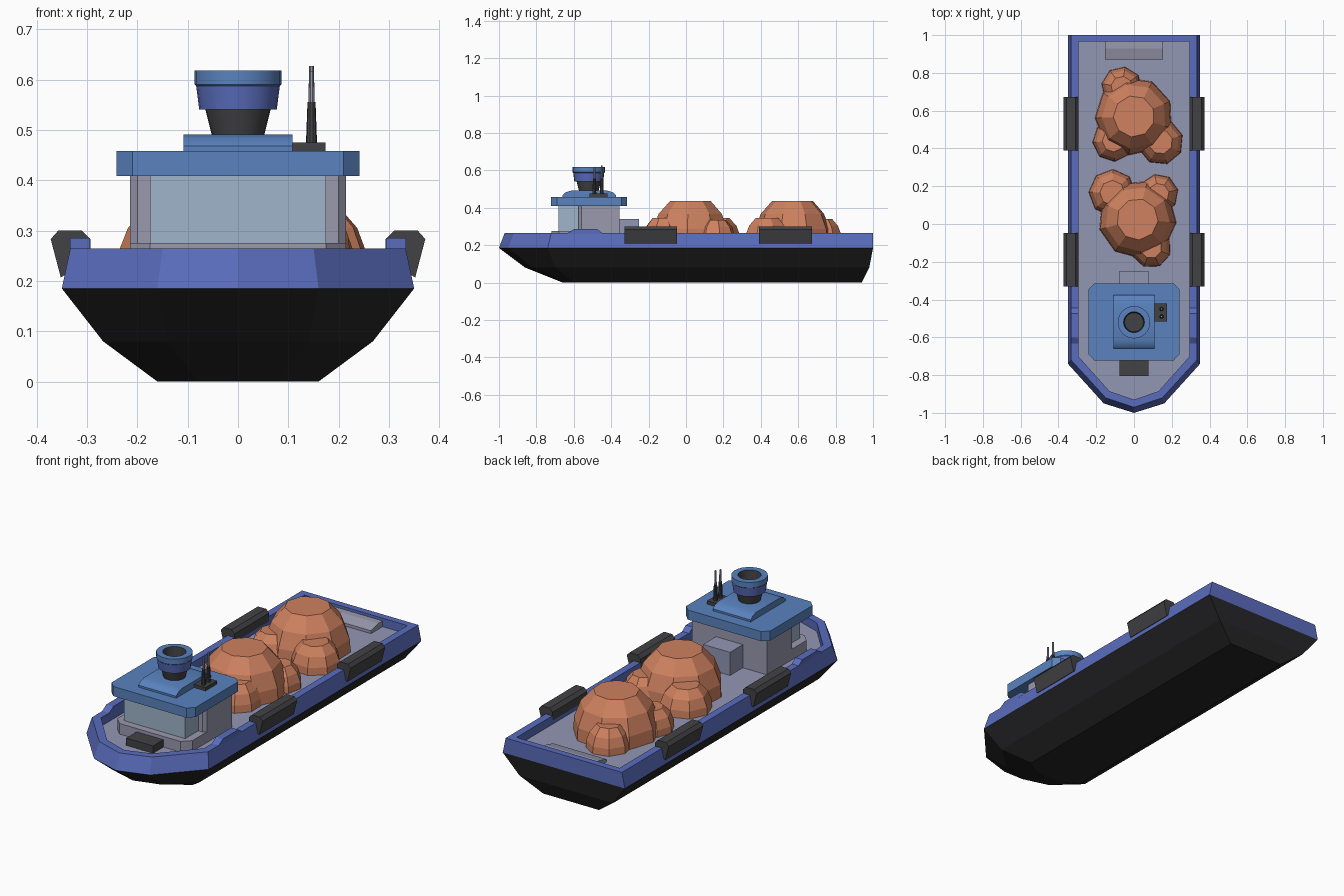
import bpy, bmesh, math
from mathutils import Vector

cube = bpy.data.objects.get("Cube")
if cube:
    bpy.data.objects.remove(cube)


def material(name, r, g, b):
    m = bpy.data.materials.new(name)
    m.use_nodes = True
    m.diffuse_color = (r, g, b, 1)
    node = next(n for n in m.node_tree.nodes if n.type == 'BSDF_PRINCIPLED')
    node.inputs["Base Color"].default_value = (r, g, b, 1)
    return m


BLACK = material("hull black", .02, .019, .021)
BLUE = material("hull blue", .1, .15, .5)
ROOF = material("roof blue", .1, .225, .52)
DECK = material("deck grey", .29, .31, .45)
WALL = material("wall grey", .32, .32, .43)
GLASS = material("window glass", .35, .46, .6)
DARK = material("charcoal", .055, .055, .06)
ORANGE = material("cargo orange", .62, .22, .115)


def finish(name, bm, *mats):
    bmesh.ops.recalc_face_normals(bm, faces=bm.faces)
    mesh = bpy.data.meshes.new(name)
    bm.to_mesh(mesh)
    bm.free()
    for m in mats:
        mesh.materials.append(m)
    ob = bpy.data.objects.new(name, mesh)
    bpy.context.collection.objects.link(ob)
    return ob


def loft(name, rings, mats, slots=None, cap_slots=(0, 0)):
    """Skin a stack of closed rings and cap both ends."""
    bm = bmesh.new()
    loops = [[bm.verts.new(p) for p in ring] for ring in rings]
    n = len(rings[0])
    for k, (a, b) in enumerate(zip(loops, loops[1:])):
        for i in range(n):
            f = bm.faces.new((a[i], a[(i + 1) % n], b[(i + 1) % n], b[i]))
            f.material_index = slots[k] if slots else 0
    for loop, slot in zip((loops[0], loops[-1]), cap_slots):
        bm.faces.new(loop).material_index = slot
    return finish(name, bm, *mats)


def mirrored(half, z):
    """Closed outline at height z from its +x half, bow first."""
    other = [(-x, y) for x, y in reversed(half) if x > 0]
    return [Vector((x, y, z)) for x, y in half + other]


def prism(name, half, z0, z1, mat):
    return loft(name, [mirrored(half, z0), mirrored(half, z1)], [mat])


def box(name, x0, x1, y0, y1, z0, z1, mat):
    ring = [(x0, y0), (x1, y0), (x1, y1), (x0, y1)]
    return loft(name, [[(x, y, z) for x, y in ring] for z in (z0, z1)], [mat])


def turned(name, centre, profile, sides, mats, slots=None, cap_slots=(0, 0), spin=0):
    rings = []
    for r, z in profile:
        angles = [spin + 2 * math.pi * i / sides for i in range(sides)]
        rings.append([(centre[0] + r * math.cos(a), centre[1] + r * math.sin(a), z)
                      for a in angles])
    return loft(name, rings, mats, slots, cap_slots)


def smooth(ob):
    bpy.ops.object.select_all(action='DESELECT')
    ob.select_set(True)
    bpy.context.view_layer.objects.active = ob
    bpy.ops.object.shade_smooth_by_angle(angle=math.radians(32))


# Hull: keel, chine, waterline, rim, inner rim and sunken deck
FLOOR = .22
inner = [(0, -.93), (.13, -.885), (.295, -.7), (.295, .965)]
levels = [
    ([(0, -.66), (.08, -.65), (.16, -.6), (.16, .94)], 0),
    ([(0, -.86), (.14, -.82), (.268, -.7), (.268, .98)], .08),
    ([(0, -1), (.16, -.95), (.35, -.74), (.35, 1)], .185),
    ([(0, -.97), (.15, -.92), (.333, -.72), (.333, 1)], .264),
    (inner, .264),
    (inner, FLOOR)]
loft("hull", [mirrored(h, z) for h, z in levels], [BLACK, BLUE, DECK],
     slots=(0, 0, 1, 1, 1), cap_slots=(0, 2))

# Raised rails and hanging fenders on both sides
rail = [(-.64, .26), (-.6, .285), (-.475, .285), (-.44, .26)]
fender = [(.352, .207), (.372, .283), (.357, .3), (.31, .3), (.293, .283), (.293, .24)]
for side, label in ((1, "left"), (-1, "right")):
    loft(label + "_rail", [[(side * x, y, z) for y, z in rail] for x in (.294, .334)], [BLUE])
    for y0, where in ((-.33, "front"), (.39, "rear")):
        loft(f"{label}_{where}_fender",
             [[(side * x, y, z) for x, z in fender] for y in (y0, y0 + .283)], [DARK])

# Deck fittings
box("bow_hatch", -.077, .077, -.805, -.7, FLOOR, .258, DARK)
locker = [(.965, FLOOR), (.965, .25), (.93, .25), (.87, .235), (.87, FLOOR)]
loft("stern_locker", [[(x, y, z) for y, z in locker] for x in (-.153, .153)], [WALL])

# Cabin: plinth, glazed front, rear walls and back locker
prism("cabin_plinth", [(.175, -.72), (.215, -.68), (.215, -.36)], FLOOR, .275, WALL)
prism("cabin_windows", [(.175, -.682), (.175, -.56)], .274, .41, GLASS)
prism("cabin_walls", [(.2, -.575), (.215, -.56), (.215, -.355)], FLOOR, .41, WALL)
box("cabin_back_locker", -.077, .077, -.36, -.25, FLOOR, .34, DECK)

# Roof slab and its raised centre with sloped ends
prism("cabin_roof", [(.21, -.722), (.241, -.69), (.241, -.345), (.21, -.315)],
      .408, .458, ROOF)
cap = [(-.66, .457), (-.66, .468), (-.645, .482), (-.615, .491),
       (-.42, .491), (-.39, .482), (-.375, .468), (-.375, .457)]
smooth(loft("roof_cap", [[(x, y, z) for y, z in cap] for x in (-.108, .108)], [ROOF]))

# Funnel: dark neck, flared collar and hollow throat
place = (0, -.52)
smooth(turned("funnel_neck", place, [(.052, .489), (.066, .545)], 24, [DARK]))
smooth(turned("funnel_collar", place,
              [(.077, .54), (.083, .587), (.086, .59), (.086, .618),
               (.055, .618), (.05, .56)],
              24, [BLUE, ROOF, DARK], slots=(0, 1, 1, 1, 2), cap_slots=(0, 2)))

# Twin aerials on a small base
box("aerial_base", .108, .174, -.515, -.42, .457, .475, DARK)
for y, top, label in ((-.49, .617, "front"), (-.45, .627, "rear")):
    smooth(turned(label + "_aerial_mount", (.146, y), [(.011, .474), (.008, .555)], 10, [DARK]))
    smooth(turned(label + "_aerial_tip", (.146, y), [(.006, .554), (.005, top)], 10, [WALL]))


# Cargo: faceted mounds, each a large heap ringed by small ones
def mound(name, x, y, radius, top, sides, spin):
    rise = top - FLOOR
    profile = [(radius, FLOOR), (radius * .98, FLOOR + rise * .3),
               (radius * .83, FLOOR + rise * .68), (radius * .53, top)]
    turned(name, (x, y), profile, sides, [ORANGE], spin=spin)


mounds = [("rear_heap", 0, .57, .207, .437), ("rear_heap_stern", -.065, .725, .108, .34),
          ("rear_heap_right", -.11, .44, .11, .335), ("rear_heap_left", .14, .435, .122, .345),
          ("front_heap", .018, .025, .207, .437), ("front_heap_right", -.115, .165, .125, .345),
          ("front_heap_left", .13, .16, .105, .335), ("front_heap_bow", .09, -.125, .108, .345)]
for i, (name, x, y, r, top) in enumerate(mounds):
    mound(name, x, y, r, top, 9 if r > .2 else 8, .39 + i * .23)
